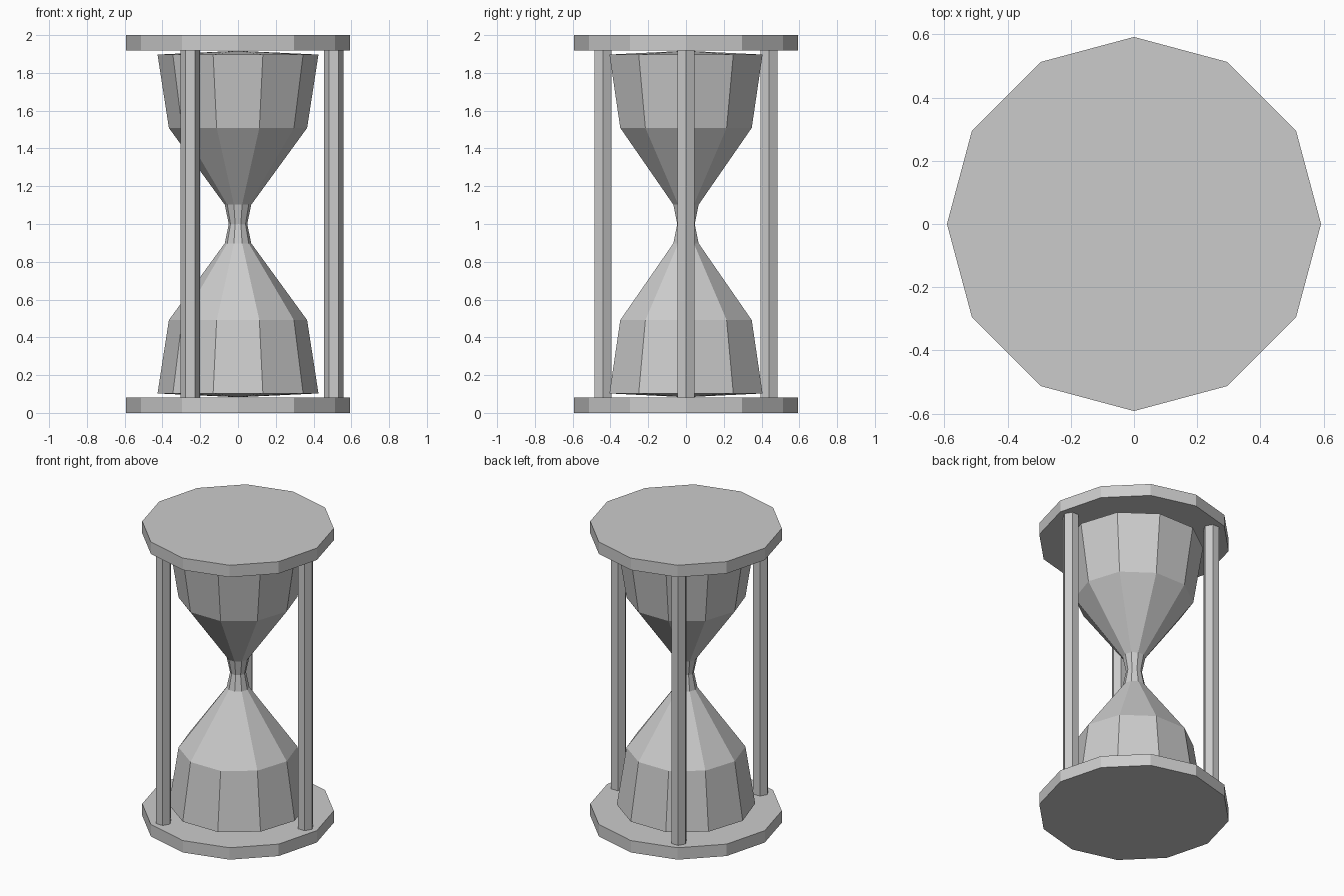
import bpy, bmesh
from math import cos, sin, pi, radians

if "Cube" in bpy.data.objects:
    bpy.data.objects.remove(bpy.data.objects["Cube"])


def prism(name, sides, radius, z0, z1, x=0, y=0):
    """Flat-sided column with its first corner on +x."""
    lathe(name, sides, [(0, z0), (radius, z0), (radius, z1), (0, z1)], x, y, True)


def lathe(name, sides, profile, x=0, y=0, flat_caps=False):
    """Turn an (r, z) profile; r = 0 at both ends closes to points or flat caps."""
    bm = bmesh.new()
    rings = [[bm.verts.new((r * cos(2 * pi * i / sides), r * sin(2 * pi * i / sides), z))
              for i in range(sides)] for r, z in profile[1:-1]]
    for a, b in zip(rings, rings[1:]):
        for i in range(sides):
            j = (i + 1) % sides
            bm.faces.new((a[i], a[j], b[j], b[i]))
    for ring, (_, z) in ((rings[0], profile[0]), (rings[-1], profile[-1])):
        if flat_caps:
            bm.faces.new(ring)
        else:
            tip = bm.verts.new((0, 0, z))
            for i in range(sides):
                bm.faces.new((ring[i], ring[(i + 1) % sides], tip))
    bmesh.ops.recalc_face_normals(bm, faces=bm.faces)
    mesh = bpy.data.meshes.new(name)
    bm.to_mesh(mesh)
    bm.free()
    obj = bpy.data.objects.new(name, mesh)
    obj.location = (x, y, 0)
    bpy.context.collection.objects.link(obj)


# Round end plates
prism("base_plate", 12, 0.592, 0, 0.081)
prism("top_plate", 12, 0.592, 1.919, 2)

# Glass: lower half profile, mirrored about the waist
lower = [(0, 0.083), (0.426, 0.103), (0.366, 0.491), (0.07, 0.898)]
upper = [(r, 2 - z) for r, z in reversed(lower)]
lathe("glass_bulbs", 10, lower + [(0.049, 1.0)] + upper)

# Three hexagonal posts
for k in range(3):
    a = radians(120 * k)
    prism(f"post_{k + 1}", 6, 0.051, 0.081, 1.919, 0.507 * cos(a), 0.507 * sin(a))
